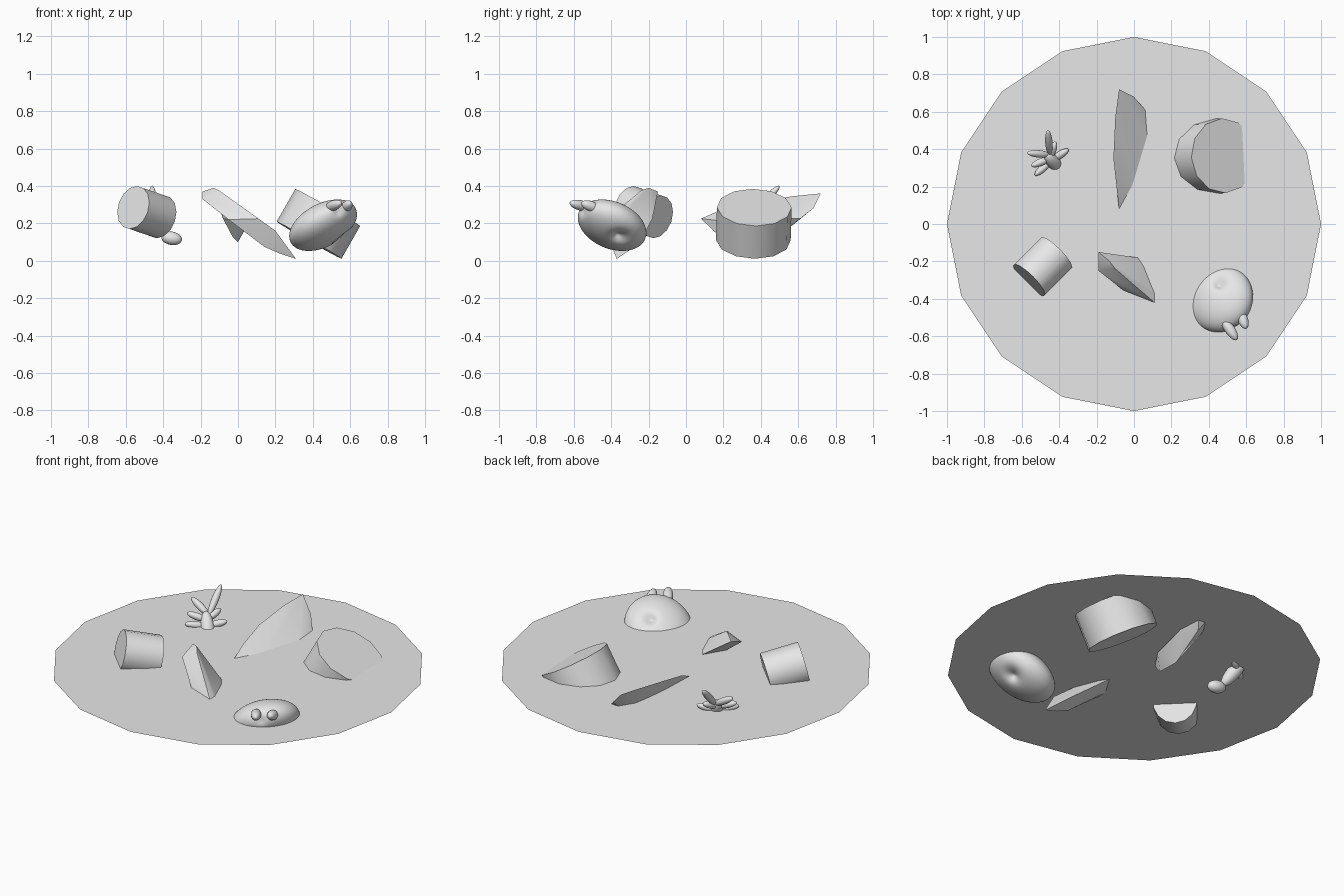
import bpy, bmesh, math
from mathutils import Vector

cube = bpy.data.objects.get("Cube")
if cube:
    bpy.data.objects.remove(cube, do_unlink=True)

PLATE_Z = 0.225

grey = bpy.data.materials.new("plain_grey")
grey.use_nodes = True
grey.diffuse_color = (0.8, 0.8, 0.8, 1)
for node in grey.node_tree.nodes:
    if node.type == 'BSDF_PRINCIPLED':
        node.inputs["Base Color"].default_value = (0.8, 0.8, 0.8, 1)


def finish(name, bm, angle=30):
    """Turn a bmesh into a grey object, smooth below the given edge angle."""
    bmesh.ops.recalc_face_normals(bm, faces=bm.faces[:])
    mesh = bpy.data.meshes.new(name)
    bm.to_mesh(mesh)
    bm.free()
    mesh.materials.append(grey)
    obj = bpy.data.objects.new(name, mesh)
    bpy.context.collection.objects.link(obj)
    if angle:
        bpy.ops.object.select_all(action='DESELECT')
        obj.select_set(True)
        bpy.context.view_layer.objects.active = obj
        bpy.ops.object.shade_smooth_by_angle(angle=math.radians(angle))
    return obj


def place(bm, start, end, scale):
    """Scale geometry, then lay its z axis along start-end at the midpoint."""
    start, end = Vector(start), Vector(end)
    turn = (end - start).to_track_quat('Z', 'Y')
    for v in bm.verts:
        v.co = turn @ (v.co * Vector(scale)) + (start + end) / 2


def drum(name, start, end, radius, sides, angle):
    bm = bmesh.new()
    bmesh.ops.create_cone(bm, cap_ends=True, segments=sides, radius1=1, radius2=1, depth=1)
    length = (Vector(end) - Vector(start)).length
    place(bm, start, end, (radius, radius, length))
    return finish(name, bm, angle)


def lobe(name, start, end, radius):
    """Slim rounded leaf or stub between two points."""
    bm = bmesh.new()
    bmesh.ops.create_uvsphere(bm, u_segments=16, v_segments=10, radius=1)
    half = (Vector(end) - Vector(start)).length / 2
    place(bm, start, end, (radius, radius, half))
    return finish(name, bm, 180)


def chunk(name, points):
    """Faceted cut piece spanned by its corners."""
    bm = bmesh.new()
    for p in points:
        bm.verts.new(p)
    bmesh.ops.convex_hull(bm, input=bm.verts[:])
    return finish(name, bm, 32)


# Thin sixteen-sided plate
bm = bmesh.new()
bmesh.ops.create_circle(bm, cap_ends=True, segments=16, radius=1)
for v in bm.verts:
    v.co.z = PLATE_Z
for f in bm.faces:
    if f.normal.z < 0:
        f.normal_flip()
finish("plate", bm, 0)

# Cylindrical pieces
drum("short_roll", (-0.415, -0.155, 0.235), (-0.56, -0.30, 0.285), 0.118, 14, 30)
drum("thick_round", (0.38, 0.36, 0.11), (0.48, 0.365, 0.285), 0.2, 12, 32)

# Wedge: upper rim, back edge, lower rind
chunk("front_wedge", [
    (-0.19, -0.15, 0.37), (-0.13, -0.2, 0.39), (-0.1, -0.24, 0.375),
    (0.11, -0.42, 0.225), (0.2, -0.43, 0.16), (0.31, -0.37, 0.01),
    (0.02, -0.18, 0.225), (0.2, -0.25, 0.09),
    (-0.19, -0.25, 0.33), (-0.05, -0.36, 0.22), (0.14, -0.38, 0.075), (0.22, -0.38, 0.04)])

# Long slice: ridge, plate-level side, keel
chunk("long_slice", [
    (-0.08, 0.08, 0.225), (-0.09, 0.17, 0.265), (-0.11, 0.35, 0.31),
    (-0.1, 0.57, 0.345), (-0.08, 0.72, 0.36), (0, 0.68, 0.28),
    (0.06, 0.61, 0.225), (0.07, 0.47, 0.225), (0.02, 0.22, 0.21),
    (-0.03, 0.18, 0.13), (0, 0.35, 0.1), (0.03, 0.57, 0.19)])

# Rounded cap with soft dents and two small horns
bm = bmesh.new()
bmesh.ops.create_icosphere(bm, subdivisions=5, radius=1)
centre = Vector((0.455, -0.395, 0.19))
normal = Vector((-0.5, 0.35, 1)).normalized()
place(bm, centre - normal, centre + normal, (0.185, 0.2, 0.105))
for spot, size, depth in (((0.46, -0.31, 0.27), 0.035, 0.035),
                          ((0.56, -0.35, 0.13), 0.045, 0.045),
                          ((0.55, -0.58, 0.27), 0.03, 0.03)):
    spot = Vector(spot)
    for v in bm.verts:
        d = (v.co - spot).length
        v.co += (centre - v.co).normalized() * depth * math.exp(-(d / size) ** 2)
finish("rounded_cap", bm, 180)
lobe("cap_horn_long", (0.47, -0.5, 0.28), (0.55, -0.62, 0.31), 0.028)
lobe("cap_horn_short", (0.56, -0.45, 0.27), (0.6, -0.56, 0.31), 0.028)

# Small sprig: stem, root knob and paired leaves
stem_foot, stem_top = (-0.38, 0.28, 0.13), (-0.47, 0.37, 0.29)
lobe("sprig_stem", stem_foot, stem_top, 0.038)
lobe("sprig_knob", (-0.41, 0.27, 0.13), (-0.3, 0.26, 0.11), 0.036)
leaves = {
    "tall": ((-0.45, 0.37, 0.27), (-0.46, 0.5, 0.4), (-0.57, 0.38, 0.34)),
    "middle": ((-0.45, 0.35, 0.25), (-0.42, 0.44, 0.29), (-0.55, 0.31, 0.28)),
    "low": ((-0.44, 0.34, 0.22), (-0.35, 0.4, 0.25), (-0.53, 0.26, 0.24)),
}
for level, (root, left_tip, right_tip) in leaves.items():
    lobe(f"sprig_leaf_{level}_left", root, left_tip, 0.02)
    lobe(f"sprig_leaf_{level}_right", root, right_tip, 0.02)
